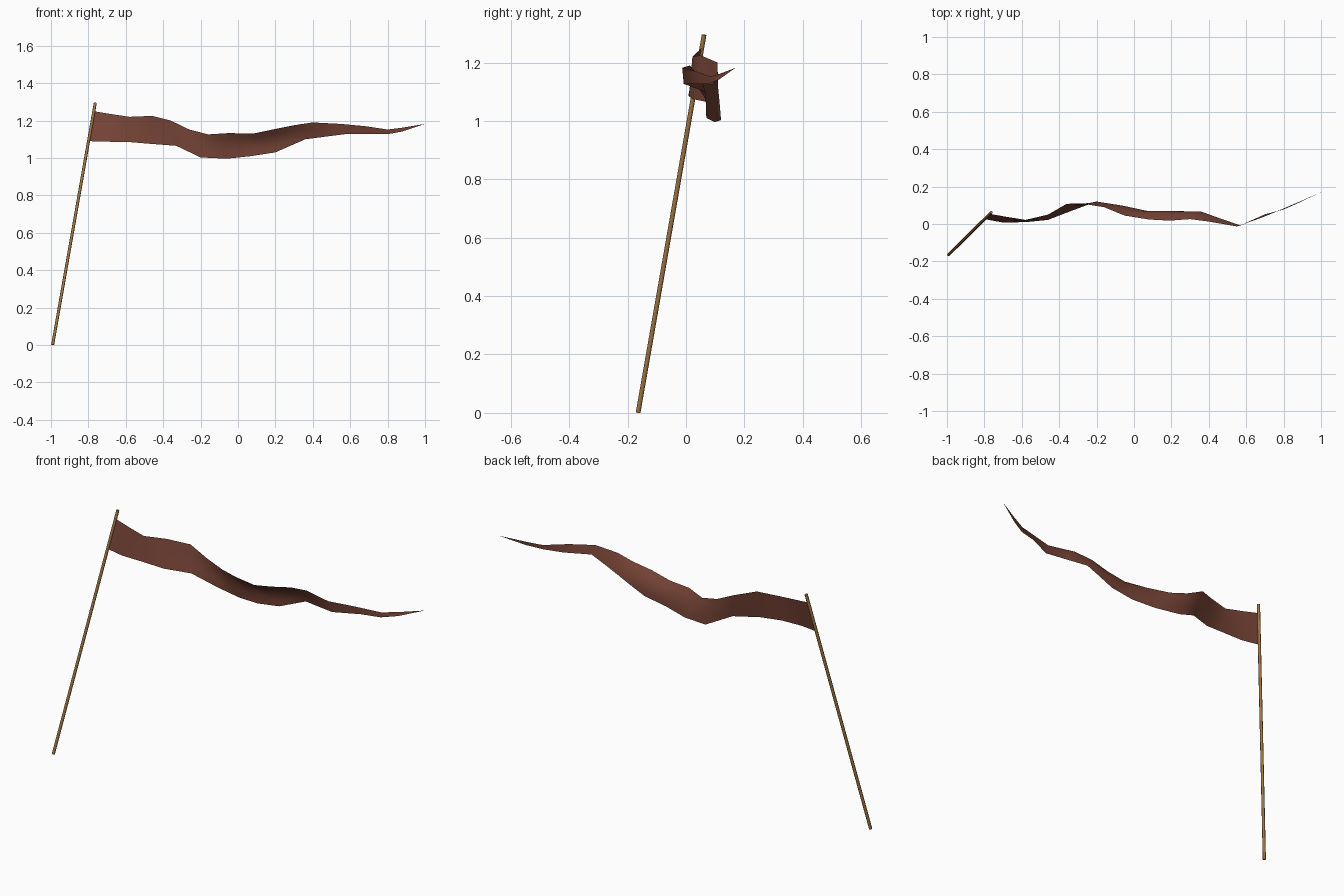
import bpy, bmesh, math
from mathutils import Vector

if "Cube" in bpy.data.objects:
    bpy.data.objects.remove(bpy.data.objects["Cube"])


def material(name, color):
    m = bpy.data.materials.new(name)
    m.diffuse_color = (*color, 1)
    m.use_nodes = True
    m.node_tree.nodes["Principled BSDF"].inputs["Base Color"].default_value = m.diffuse_color
    return m


cloth = material("red brown cloth", (0.185, 0.058, 0.037))
wood = material("tan wood", (0.36, 0.19, 0.06))

# Leaning pole
foot, head = Vector((-0.991, -0.164, 0.001)), Vector((-0.763, 0.062, 1.295))
axis = head - foot
bpy.ops.mesh.primitive_cylinder_add(vertices=8, radius=0.008, depth=axis.length,
                                    location=(foot + head) / 2)
pole = bpy.context.object
pole.name = "pole"
pole.rotation_euler = axis.to_track_quat('Z', 'Y').to_euler()
pole.data.materials.append(wood)
bpy.ops.object.shade_smooth_by_angle(angle=math.radians(50))

# Pennant stations: upper edge point, lower edge point
stations = [
    (-.771, .054, 1.25, -.799, .026, 1.09),
    (-.68, .038, 1.235, -.70, .008, 1.087),
    (-.58, .022, 1.22, -.58, .010, 1.085),
    (-.46, .05, 1.225, -.46, .022, 1.075),
    (-.36, .108, 1.20, -.33, .072, 1.065),
    (-.26, .106, 1.152, -.20, .12, 1.003),
    (-.16, .09, 1.126, -.06, .098, .996),
    (-.05, .045, 1.133, .07, .07, 1.01),
    (.08, .024, 1.13, .20, .068, 1.03),
    (.19, .018, 1.153, .28, .068, 1.065),
    (.30, .026, 1.175, .36, .066, 1.10),
    (.40, .013, 1.19, .46, .03, 1.113),
    (.55, -.013, 1.182, .57, -.008, 1.127),
    (.68, .033, 1.17, .70, .052, 1.127),
    (.80, .083, 1.152, .80, .078, 1.127),
    (.88, .117, 1.162, .88, .113, 1.142),
    (.999, .17, 1.182, .999, .17, 1.182),
]
ROWS = 4
bm = bmesh.new()
columns = []
for s in stations:
    top, low = Vector(s[:3]), Vector(s[3:])
    belly = 0.018 * math.exp(-((top.x - 0.1) / 0.2) ** 2)
    col = []
    for i in range(ROWS + 1):
        t = i / ROWS
        p = top.lerp(low, t)
        p.y += belly * math.sin(math.pi * t)
        col.append(bm.verts.new(p))
    columns.append(col)
for a, b in zip(columns, columns[1:]):
    for i in range(ROWS):
        bm.faces.new((a[i], a[i + 1], b[i + 1], b[i]))
bmesh.ops.remove_doubles(bm, verts=bm.verts[:], dist=0.0005)
mesh = bpy.data.meshes.new("pennant")
bm.to_mesh(mesh)
bm.free()
for f in mesh.polygons:
    f.use_smooth = True
mesh.materials.append(cloth)
bpy.context.collection.objects.link(bpy.data.objects.new("pennant", mesh))
